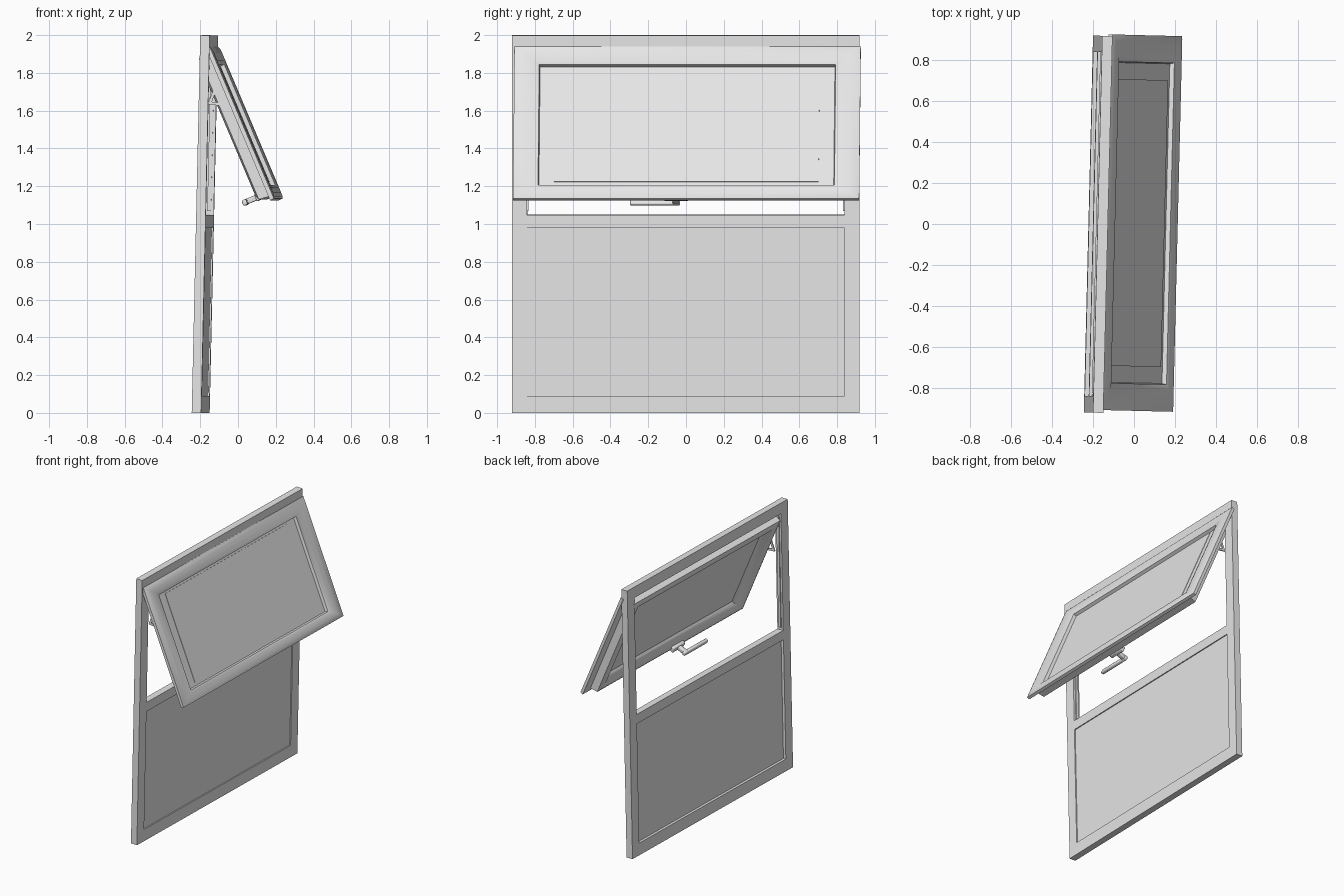
import bpy, bmesh, math
from mathutils import Matrix, Vector

cube = bpy.data.objects.get("Cube")
if cube:
    bpy.data.objects.remove(cube, do_unlink=True)

grey = bpy.data.materials.new("light grey")
grey.use_nodes = True
grey.diffuse_color = (0.8, 0.8, 0.8, 1)
grey.node_tree.nodes["Principled BSDF"].inputs["Base Color"].default_value = (0.8, 0.8, 0.8, 1)

# Local axes: x = thickness (outward), y = width, z = height
YAW = Matrix.Rotation(-0.0245, 4, "Z")
WALL = Matrix.Translation((-0.2225, 0, 0)) @ YAW @ Matrix.Rotation(0.0225, 4, "Y")
SASH = Matrix.Translation((0.22, 0, 1.137)) @ YAW @ Matrix.Rotation(-0.4, 4, "Y")
HALF, SASH_H = 0.92, 0.874


def finish(name, bm, matrix, smooth=False):
    bmesh.ops.recalc_face_normals(bm, faces=bm.faces)
    mesh = bpy.data.meshes.new(name)
    bm.to_mesh(mesh)
    bm.free()
    mesh.materials.append(grey)
    obj = bpy.data.objects.new(name, mesh)
    obj.matrix_world = matrix
    bpy.context.collection.objects.link(obj)
    if smooth:
        bpy.ops.object.select_all(action="DESELECT")
        obj.select_set(True)
        bpy.context.view_layer.objects.active = obj
        bpy.ops.object.shade_smooth_by_angle(angle=math.radians(40))
    return obj


def box(name, x, y, z, matrix, bevel=0):
    bm = bmesh.new()
    bmesh.ops.create_cube(bm, size=1)
    for v in bm.verts:
        v.co = Vector([(r[0] + r[1]) / 2 + c * (r[1] - r[0]) for r, c in zip((x, y, z), v.co)])
    if bevel:
        bmesh.ops.bevel(bm, geom=bm.edges[:], offset=bevel, segments=3, profile=0.5, affect="EDGES")
    return finish(name, bm, matrix, bool(bevel))


def bar(name, a, b, y, matrix, width=0.016, thick=0.008):
    """Flat link between two (x, z) points in the plane at y."""
    d = Vector((b[0] - a[0], 0, b[1] - a[1]))
    turn = Matrix.Rotation(math.atan2(d.x, d.z), 4, "Y")
    place = matrix @ Matrix.Translation((a[0], y, a[1])) @ turn
    half = width / 2
    return box(name, (-half, half), (-thick / 2, thick / 2), (-half, d.length + half), place)


def mitred_ring(name, profile, matrix):
    """Sweep a closed profile of (side, top, bottom insets, depth) round the sash."""
    bm = bmesh.new()
    loops = []
    for side, top, bottom, depth in profile:
        w, lo, hi = HALF - side, bottom, SASH_H - top
        corners = ((-w, lo), (w, lo), (w, hi), (-w, hi))
        loops.append([bm.verts.new((depth, y, z)) for y, z in corners])
    for a, b in zip(loops, loops[1:] + loops[:1]):
        for i in range(4):
            j = (i + 1) % 4
            bm.faces.new((a[i], a[j], b[j], b[i]))
    return finish(name, bm, matrix, True)


# Fixed outer frame: one plate with two openings
bm = bmesh.new()
ys = (-0.92, -0.84, 0.84, 0.92)
zs = (0, 0.09, 0.98, 1.05, 1.92, 2.0)
grid = [[bm.verts.new((0, y, z)) for y in ys] for z in zs]
for r in range(5):
    for c in range(3):
        if c == 1 and r in (1, 3):
            continue
        bm.faces.new((grid[r][c], grid[r][c + 1], grid[r + 1][c + 1], grid[r + 1][c]))
solid = bmesh.ops.extrude_face_region(bm, geom=bm.faces[:])
bmesh.ops.translate(bm, vec=(0.05, 0, 0),
                    verts=[g for g in solid["geom"] if isinstance(g, bmesh.types.BMVert)])
finish("fixed_frame", bm, WALL)

# Lower fixed pane
box("lower_pane", (0.02, 0.042), (-0.845, 0.845), (0.085, 0.985), WALL)

# Tilted sash: rounded outer flange, then the stepped inner body
mitred_ring("sash_frame", [
    (0.003, 0, 0, -0.03),
    (0.003, 0, 0, -0.008),
    (0.02, 0.015, 0.012, -0.002),
    (0.06, 0.045, 0.035, 0),
    (0.105, 0.08, 0.062, -0.003),
    (0.135, 0.10, 0.08, -0.012),
    (0.14, 0.105, 0.085, -0.036),
    (0.21, 0.14, 0.12, -0.045),
    (0.20, 0.13, 0.11, -0.055),
    (0.17, 0.105, 0.09, -0.078),
    (0.145, 0.085, 0.07, -0.09),
    (0.11, 0.06, 0.05, -0.095),
    (0.085, 0.035, 0.028, -0.085),
    (0.08, 0.03, 0.022, -0.03),
], SASH)
box("sash_pane", (-0.046, -0.034), (-0.785, 0.785), (0.08, 0.775), SASH)
box("sash_pane_face", (-0.034, -0.031), (-0.70, 0.70), (0.108, 0.755), SASH)

# Stays on both sides: jamb track and a small linkage
for side, s in (("right", -1), ("left", 1)):
    y = 0.828 * s
    box(side + "_stay_track", (0.015, 0.035), sorted((0.832 * s, 0.84 * s)), (1.07, 1.9), WALL)
    shift = Matrix.Translation((0.0245 * (y + 0.84), 0, 0))
    pins = ((-0.15, 1.64), (-0.115, 1.73), (-0.045, 1.63))
    for i in range(3):
        bar(f"{side}_stay_link_{i + 1}", pins[i], pins[(i + 1) % 3], y, shift)
    bar(side + "_stay_arm", (-0.14, 1.85), pins[1], y, shift)

# Handle on the inner side of the bottom rail
box("handle_base", (-0.115, -0.088), (-0.12, 0.01), (0.03, 0.07), SASH, 0.006)
box("handle_stem", (-0.175, -0.11), (-0.075, -0.04), (0.035, 0.065), SASH, 0.006)
box("handle_lever", (-0.185, -0.16), (-0.30, -0.035), (0.032, 0.064), SASH, 0.008)
